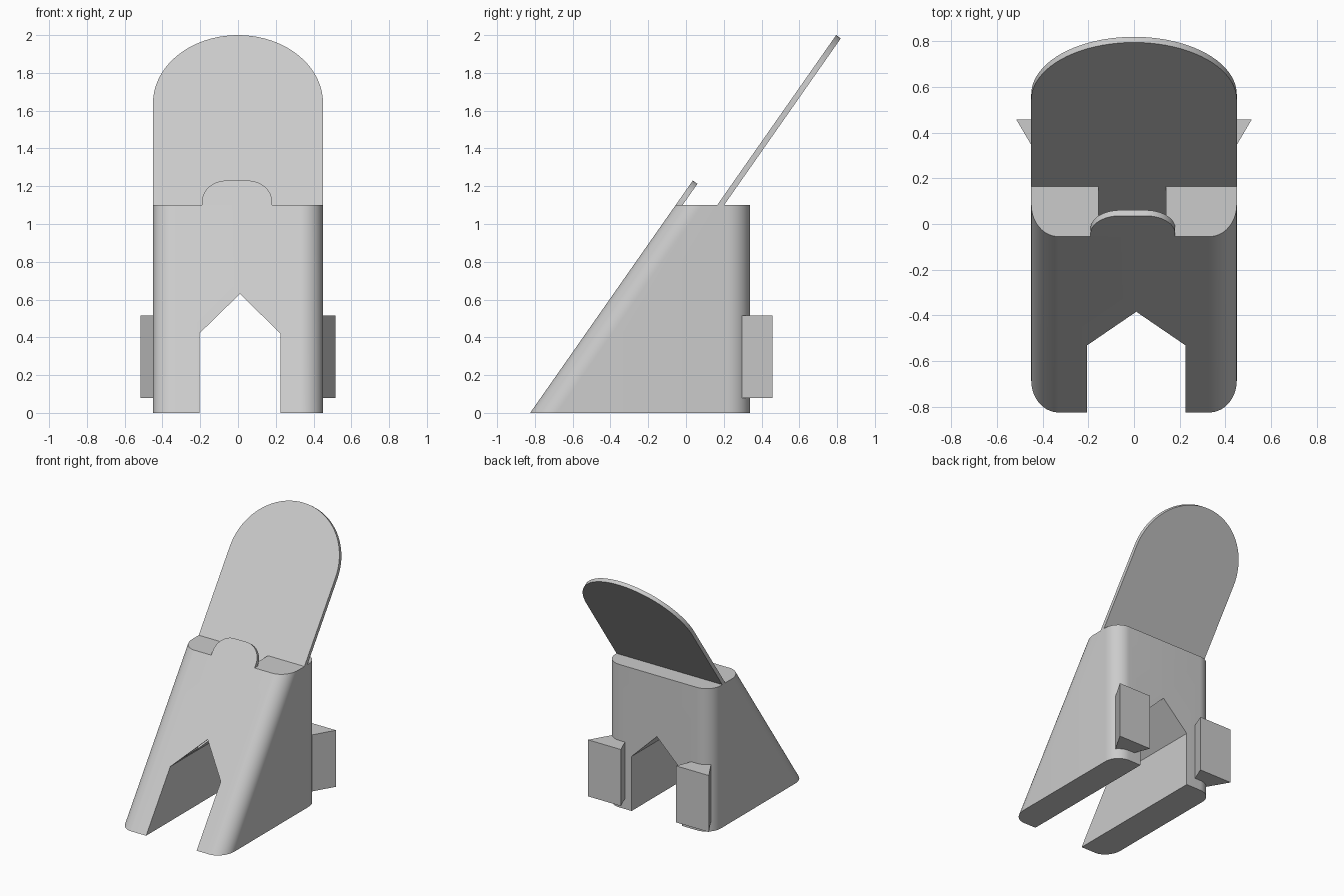
import bpy, bmesh, math
from mathutils import Vector

old = bpy.data.objects.get("Cube")
if old:
    bpy.data.objects.remove(old, do_unlink=True)

SLOPE = 0.7            # y gained per unit of z on every leaning surface
TOP = 1.1              # height of the body
FRONT, BACK, HALF = -0.055, 0.34, 0.45
SLOT_BACK = 0.165      # front plane of the backrest at the body top
THICK = 0.03

grey = bpy.data.materials.new("light_grey")
grey.use_nodes = True
grey.diffuse_color = (0.6, 0.6, 0.6, 1)
grey.node_tree.nodes["Principled BSDF"].inputs["Base Color"].default_value = (0.6, 0.6, 0.6, 1)


def loft(name, loop_a, loop_b):
    """Solid between two matching loops of points."""
    bm = bmesh.new()
    a = [bm.verts.new(p) for p in loop_a]
    b = [bm.verts.new(p) for p in loop_b]
    bm.faces.new(a)
    bm.faces.new(b)
    for i in range(len(a)):
        j = (i + 1) % len(a)
        bm.faces.new((a[i], a[j], b[j], b[i]))
    bmesh.ops.recalc_face_normals(bm, faces=bm.faces)
    mesh = bpy.data.meshes.new(name)
    bm.to_mesh(mesh)
    bm.free()
    mesh.materials.append(grey)
    obj = bpy.data.objects.new(name, mesh)
    bpy.context.collection.objects.link(obj)
    return obj


def arc(cx, cy, rx, ry, start, end, steps=14):
    angles = [math.radians(start + (end - start) * i / steps) for i in range(steps + 1)]
    return [(cx + rx * math.cos(t), cy + ry * math.sin(t)) for t in angles]


def activate(obj):
    bpy.ops.object.select_all(action='DESELECT')
    obj.select_set(True)
    bpy.context.view_layer.objects.active = obj


def cut(obj, cutter):
    cutter.hide_render = True
    mod = obj.modifiers.new("cut", 'BOOLEAN')
    mod.operation = 'DIFFERENCE'
    mod.solver = 'EXACT'
    mod.object = cutter
    activate(obj)
    bpy.ops.object.modifier_apply(modifier=mod.name)
    bpy.data.objects.remove(cutter, do_unlink=True)


def lean(y_top, z):
    return y_top + SLOPE * (z - TOP)


# Body: rounded rectangle with a leaning front
def section(z):
    r, ry = 0.12, 0.14
    front = lean(FRONT, z)
    x = HALF - r
    pts = (arc(x, BACK - r, r, r, 0, 90) + arc(-x, BACK - r, r, r, 90, 180)
           + arc(-x, front + ry, r, ry, 180, 270) + arc(x, front + ry, r, ry, 270, 360))
    return [(px, py, z) for px, py in pts]


body = loft("body", section(0), section(TOP))

# Pointed arch passing through from front to back
arch = [(-0.205, -0.1), (0.225, -0.1), (0.225, 0.42), (0.01, 0.63), (-0.205, 0.42)]
cut(body, loft("arch_cutter", [(x, -1, z) for x, z in arch], [(x, 1, z) for x, z in arch]))

# Leaning slot from the top down to the arch
wall = THICK * math.hypot(1, SLOPE)


def slot_section(z):
    y0, y1 = lean(FRONT + wall, z), lean(SLOT_BACK, z)
    return [(-0.155, y0, z), (0.14, y0, z), (0.14, y1, z), (-0.155, y1, z)]


cut(body, loft("slot_cutter", slot_section(0.3), slot_section(1.3)))


# Leaning plates rising from the body
def plate(name, outline, y_top):
    offset = Vector((0, 1, -SLOPE)).normalized() * THICK
    face = [Vector((x, lean(y_top, z), z)) for x, z in outline]
    return loft(name, face, [p + offset for p in face])


backrest = plate("backrest", [(-HALF, TOP), (HALF, TOP)]
                 + arc(0, 1.64, HALF, 0.36, 0, 180, 40), SLOT_BACK)
tab = plate("front_tab", [(-0.19, TOP), (0.18, TOP)]
            + arc(0.05, 1.12, 0.13, 0.11, 0, 90) + arc(-0.06, 1.12, 0.13, 0.11, 90, 180), FRONT)

# Flared blocks on the back corners
blocks = []
for side, label in ((1, "left"), (-1, "right")):
    plan = [(0.515, 0.457), (0.42, 0.295), (0.3, 0.295), (0.235, 0.457)]
    blocks.append(loft(label + "_back_block",
                       [(side * x, y, 0.08) for x, y in plan],
                       [(side * x, y, 0.515) for x, y in plan]))

for obj in [body, backrest, tab] + blocks:
    activate(obj)
    bpy.ops.object.shade_smooth_by_angle(angle=math.radians(30))
